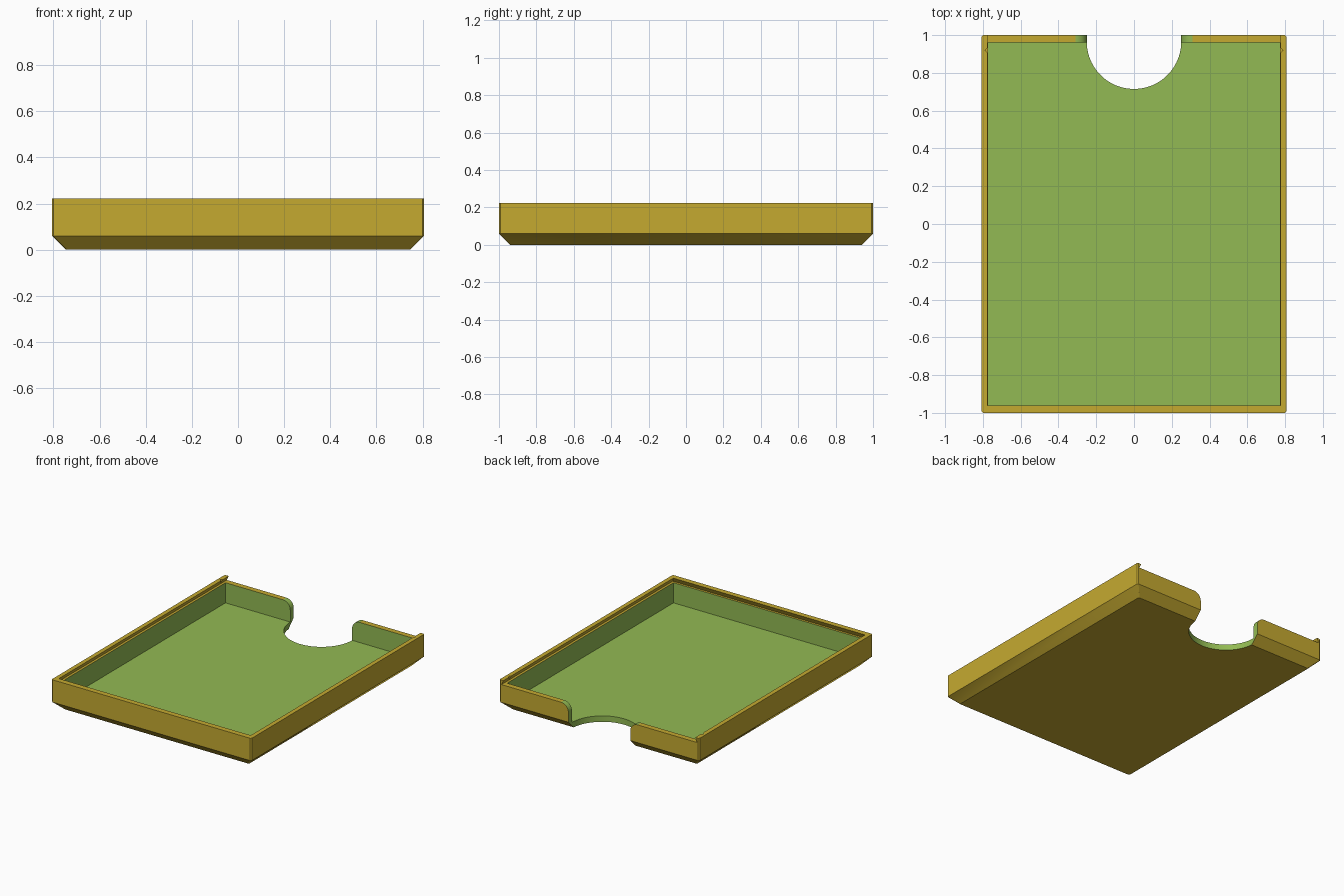
import bpy, bmesh
from math import cos, sin, pi, radians

cube = bpy.data.objects.get("Cube")
if cube:
    bpy.data.objects.remove(cube, do_unlink=True)

HX, HY, TOP = 0.807, 1.0, 0.223      # outer half sizes and height
CHAMFER, LEDGE, FLOOR = 0.06, 0.19, 0.043
IX, IY = 0.773, 0.96                 # inner half sizes
NOTCH_R, NOTCH_Y, ROUND = 0.25, 0.965, 0.06


def material(name, colour):
    m = bpy.data.materials.new(name)
    m.use_nodes = True
    m.diffuse_color = colour
    m.node_tree.nodes["Principled BSDF"].inputs["Base Color"].default_value = colour
    return m


gold = material("gold", (0.56, 0.40, 0.03, 1))
green = material("green", (0.29, 0.49, 0.087, 1))


def loft(name, rings, mat):
    """Closed solid through matching rings of points."""
    bm = bmesh.new()
    loops = [[bm.verts.new(p) for p in ring] for ring in rings]
    for a, b in zip(loops, loops[1:]):
        for i in range(len(a)):
            j = (i + 1) % len(a)
            bm.faces.new((a[i], a[j], b[j], b[i]))
    bm.faces.new(loops[0][::-1])
    bm.faces.new(loops[-1])
    bmesh.ops.recalc_face_normals(bm, faces=bm.faces)
    mesh = bpy.data.meshes.new(name)
    bm.to_mesh(mesh)
    bm.free()
    mesh.materials.append(mat)
    obj = bpy.data.objects.new(name, mesh)
    bpy.context.collection.objects.link(obj)
    return obj


def rect(x, y0, y1, z):
    return [(-x, y0, z), (x, y0, z), (x, y1, z), (-x, y1, z)]


def clipped_rect(x, y, z, c=0.008):
    return [(-x + c, -y, z), (x - c, -y, z), (x, -y + c, z), (x, y - c, z),
            (x - c, y, z), (-x + c, y, z), (-x, y - c, z), (-x, -y + c, z)]


def cut(target, cutter):
    cutter.hide_render = True
    mod = target.modifiers.new(cutter.name, 'BOOLEAN')
    mod.operation = 'DIFFERENCE'
    mod.solver = 'EXACT'
    mod.material_mode = 'TRANSFER'
    mod.object = cutter
    with bpy.context.temp_override(object=target, active_object=target):
        bpy.ops.object.modifier_apply(modifier=mod.name)
    bpy.data.objects.remove(cutter, do_unlink=True)


# Outer shell with chamfered underside
tray = loft("tray", [clipped_rect(HX - CHAMFER, HY - CHAMFER, 0),
                     clipped_rect(HX, HY, CHAMFER),
                     clipped_rect(HX, HY, TOP)], gold)
tray.data.materials.append(green)

# Dovetail lid groove, open at the back
cut(tray, loft("lid_groove", [rect(IX + 0.018, -IY - 0.017, 1.2, LEDGE),
                              rect(IX + 0.002, -IY, 1.2, TOP),
                              rect(IX + 0.002, -IY, 1.2, 0.3)], gold))

# Inner cavity
cut(tray, loft("cavity", [rect(IX, -IY, IY, z) for z in (FLOOR, LEDGE + 0.01)], green))

# Thumb notch through floor and back wall
N = 48
arc = [(NOTCH_R * cos(pi + pi * i / N), NOTCH_Y + NOTCH_R * sin(pi + pi * i / N))
       for i in range(N + 1)]
outline = arc + [(NOTCH_R, 1.2), (-NOTCH_R, 1.2)]
cut(tray, loft("thumb_notch", [[(x, y, z) for x, y in outline] for z in (-0.1, 0.4)], green))

# Rounded upper corners of the notch in the back wall
K = 10
side = [(NOTCH_R + ROUND * (1 - cos(pi / 2 * i / K)),
         LEDGE - ROUND * (1 - sin(pi / 2 * i / K))) for i in range(K + 1)]
side.append((NOTCH_R + ROUND, 0.3))
profile = side + [(-x, z) for x, z in reversed(side)]
cut(tray, loft("notch_corners", [[(x, y, z) for x, z in profile] for y in (0.9, 1.2)], green))

# Lid catch nicks in both side rails
for s, label in ((1, "left"), (-1, "right")):
    cx, cy, d = s * (IX + 0.002), 0.92, 0.013
    cut(tray, loft(label + "_catch",
                   [[(cx - d, cy, z), (cx, cy - d, z), (cx + d, cy, z), (cx, cy + d, z)]
                    for z in (LEDGE + 0.008, 0.3)], gold))

# Smooth the curved parts, keep edges sharp
bpy.ops.object.select_all(action='DESELECT')
tray.select_set(True)
bpy.context.view_layer.objects.active = tray
bpy.ops.object.shade_smooth_by_angle(angle=radians(30))
